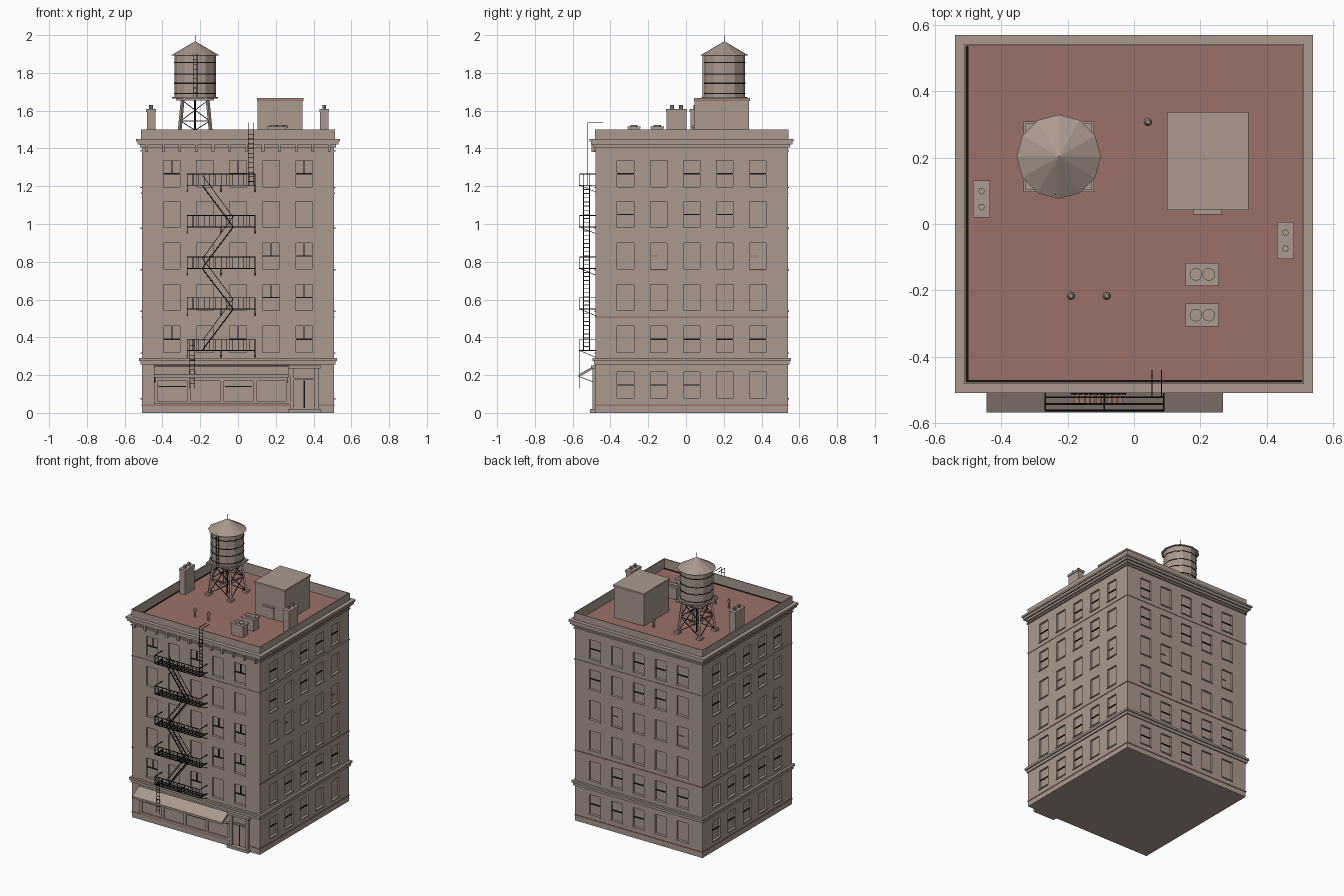
import bpy, bmesh, math
from mathutils import Matrix, Vector

if "Cube" in bpy.data.objects:
    bpy.data.objects.remove(bpy.data.objects["Cube"])


def material(name, rgb):
    m = bpy.data.materials.new(name)
    m.use_nodes = True
    m.diffuse_color = (*rgb, 1)
    m.node_tree.nodes["Principled BSDF"].inputs["Base Color"].default_value = (*rgb, 1)
    return m


STONE = material("warm stone", (0.405, 0.32, 0.272))
RED = material("roof red", (0.325, 0.167, 0.138))
IRON = material("black iron", (0.006, 0.006, 0.006))

CY, H = 0.03, 0.509           # building centre in y, half width
ROOF, TOP = 1.43, 1.5
FRONT = CY - H
SIDES = [Matrix.Translation((0, CY, 0)) @ Matrix.Rotation(k * math.pi / 2, 4, 'Z') for k in range(4)]


def part(name, bm, *mats):
    me = bpy.data.meshes.new(name)
    bm.to_mesh(me)
    bm.free()
    for m in mats:
        me.materials.append(m)
    ob = bpy.data.objects.new(name, me)
    bpy.context.collection.objects.link(ob)


def box(bm, x, y, z, M=Matrix()):
    """Box from (min, max) pairs."""
    c = [(a + b) / 2 for a, b in (x, y, z)]
    s = [b - a for a, b in (x, y, z)]
    bmesh.ops.create_cube(bm, size=1, matrix=M @ Matrix.Translation(c) @ Matrix.Diagonal((*s, 1)))


def rod(bm, p, q, t=0.005):
    """Square bar between two points."""
    p, q = Vector(p), Vector(q)
    d = q - p
    R = d.to_track_quat('Z', 'Y').to_matrix().to_4x4()
    bmesh.ops.create_cube(bm, size=1, matrix=Matrix.Translation((p + q) / 2) @ R @ Matrix.Diagonal((t, t, d.length, 1)))


def drum(bm, x, y, z0, z1, r1, r2=None, n=12):
    bmesh.ops.create_cone(bm, cap_ends=True, segments=n, radius1=r1, radius2=r1 if r2 is None else r2,
                          depth=z1 - z0, matrix=Matrix.Translation((x, y, (z0 + z1) / 2)))


def ring(bm, outer, inner, z0, z1, sides=SIDES):
    """Square band running round the building."""
    for M in sides:
        box(bm, (-outer, outer), (-outer, -inner), (z0, z1), M)


# Walls with recessed windows
COLS = [-0.35, -0.175, 0, 0.175, 0.35]
ROWS = [0.148, 0.39, 0.61, 0.83, 1.05, 1.266]
WW, WH = 0.044, 0.069
DARK_SASH = {0: (0, 1, 2), 1: (1, 2, 3, 4), 4: (0, 2, 3), 5: (0, 2, 3, 4)}
DARK_FRONT = {1: (0, 2, 4), 2: (3, 4), 3: (3, 4), 5: (0, 2, 4)}
xs = [-H] + [c + s for c in COLS for s in (-WW, WW)] + [H]
zs = [0] + [r + s for r in ROWS for s in (-WH, WH)] + [ROOF]
walls, sills, sashes, accents = [bmesh.new() for _ in range(4)]
panes = []
for k, M in enumerate(SIDES):
    for i in range(len(xs) - 1):
        for j in range(len(zs) - 1):
            x0, x1, z0, z1 = xs[i], xs[i + 1], zs[j], zs[j + 1]
            f = walls.faces.new([walls.verts.new(M @ Vector((x, -H, z)))
                                 for x, z in ((x0, z0), (x1, z0), (x1, z1), (x0, z1))])
            if not (i % 2 and j % 2) or (k == 0 and j == 1):
                continue
            panes.append(f)
            col, row, m, zm = i // 2, j // 2, (x0 + x1) / 2, (z0 + z1) / 2
            red = k > 0 and row == 3 and col in (1, 4)
            box(accents if red else sills, (x0 - 0.003, x1 + 0.003), (-H - 0.006, -H + 0.005), (z0 - 0.007, z0), M)
            # sash rail, with a mullion in the upper sash on the front
            if col in (DARK_SASH if k else DARK_FRONT).get(row, ()):
                box(sashes, (x0, x1), (-H + 0.007, -H + 0.014), (zm - 0.003, zm + 0.003), M)
                if k == 0:
                    box(sashes, (m - 0.003, m + 0.003), (-H + 0.007, -H + 0.014), (zm, z1), M)
            elif red:
                box(accents, (x0, m), (-H + 0.007, -H + 0.014), (zm - 0.003, zm + 0.003), M)
for z, mat in ((0, 0), (ROOF, 1)):
    f = walls.faces.new([walls.verts.new(M @ Vector((-H, -H, z))) for M in SIDES])
    f.material_index = mat
    if z == 0:
        f.normal_flip()
bmesh.ops.remove_doubles(walls, verts=walls.verts, dist=0.0001)
walls.normal_update()
bmesh.ops.inset_individual(walls, faces=panes, thickness=0, depth=-0.013)
part("building_walls", walls, STONE, RED)
part("window_sills", sills, STONE)
part("window_sashes", sashes, IRON)
part("red_window_accents", accents, RED)

# Belt courses, parapet and cornice
bm = bmesh.new()
ring(bm, 0.5125, 0.507, ROOF - 0.02, TOP)
for out, z0, z1 in ((0.52, 1.405, 1.42), (0.533, 1.42, 1.437), (0.54, 1.437, 1.45), (0.516, 1.385, 1.392),
                    (0.525, 0.275, 0.29), (0.517, 0.255, 0.275), (0.513, 1.16, 1.168)):
    ring(bm, out, 0.507, z0, z1)
part("cornice_and_parapet", bm, STONE)
bm = bmesh.new()
ring(bm, 0.512, 0.5, 0.036, 0.044)
ring(bm, 0.512, 0.5, 0.502, 0.51, SIDES[1:])
part("red_bands", bm, RED)
bm = bmesh.new()
for i in range(12):
    x = -0.484 + i * 0.088
    box(bm, (x - 0.007, x + 0.007), (FRONT - 0.022, FRONT), (1.38, 1.42))
part("cornice_brackets", bm, STONE)

# Dark gutter along the front and right-hand edges of the roof
bm = bmesh.new()
for M in (SIDES[0], SIDES[3]):
    box(bm, (-0.507, 0.507), (-0.509, -0.5), (ROOF - 0.01, ROOF + 0.003), M)
part("roof_gutter", bm, IRON)

# Shop front
bm = bmesh.new()
POSTS = [-0.435, -0.26, -0.085, 0.09, 0.265]
for x in POSTS:
    box(bm, (x - 0.01, x + 0.01), (FRONT - 0.008, FRONT), (0.05, 0.2))
for z0, z1, d in ((0.048, 0.06, 0.01), (0.17, 0.2, 0.008), (0.2, 0.25, 0.014)):
    box(bm, (-0.445, 0.275), (FRONT - d, FRONT), (z0, z1))
part("shop_front", bm, STONE)
bm = bmesh.new()
for x in (POSTS[0], POSTS[2]):
    box(bm, (x + 0.015, x + 0.16), (FRONT - 0.004, FRONT), (0.136, 0.143))
part("shop_window_bars", bm, IRON)

# Entrance
bm = bmesh.new()
for x in (0.275, 0.405):
    box(bm, (x, x + 0.022), (FRONT - 0.016, FRONT), (0, 0.24))
box(bm, (0.265, 0.437), (FRONT - 0.024, FRONT), (0.235, 0.252))
box(bm, (0.297, 0.405), (FRONT - 0.01, FRONT), (0.175, 0.185))
box(bm, (0.265, 0.437), (FRONT - 0.03, FRONT), (0, 0.02))
for x in (0.3, 0.355):
    box(bm, (x, x + 0.047), (FRONT - 0.006, FRONT), (0.025, 0.17))
part("entrance", bm, STONE)
bm = bmesh.new()
box(bm, (0.347, 0.355), (FRONT - 0.007, FRONT), (0.025, 0.172))
part("door_gap", bm, IRON)

# Awning
bm = bmesh.new()
f = bm.faces.new([bm.verts.new((-0.445, y, z)) for y, z in
                  ((FRONT, 0.255), (-0.569, 0.203), (-0.569, 0.188), (FRONT, 0.24))])
g = bmesh.ops.extrude_face_region(bm, geom=[f])
bmesh.ops.translate(bm, vec=(0.714, 0, 0), verts=[v for v in g["geom"] if isinstance(v, bmesh.types.BMVert)])
bmesh.ops.recalc_face_normals(bm, faces=bm.faces)
for x in (-0.44, 0.264):
    rod(bm, (x, -0.56, 0.19), (x, FRONT, 0.16), 0.004)
part("awning", bm, STONE)

# Fire escape
iron, treads = bmesh.new(), bmesh.new()
LEVELS = [1.205, 0.985, 0.765, 0.55, 0.33]
XL, XR, YO = -0.268, 0.09, -0.563
for z in LEVELS:
    for i in range(4):
        y = YO + i * 0.02
        rod(iron, (XL, y, z), (XR, y, z), 0.005)
    for x in (XL, -0.09, XR):
        rod(iron, (x, YO, z), (x, FRONT, z), 0.005)
        rod(iron, (x, YO, z), (x, FRONT, z - 0.035), 0.003)
    rod(iron, (XL, YO, z + 0.06), (XR, YO, z + 0.06), 0.004)
    for x in (XL, XR):
        rod(iron, (x, YO, z + 0.06), (x, FRONT, z + 0.06), 0.004)
    for i in range(13):
        x = XL + (XR - XL) * i / 12
        rod(iron, (x, YO, z), (x, YO, z + 0.06), 0.003)
ENDS = [-0.19, -0.025]
for i, (za, zb) in enumerate(zip(LEVELS, LEVELS[1:])):
    xa, xb = ENDS[i % 2], ENDS[1 - i % 2]
    for y in (-0.543, -0.512):
        rod(iron, (xa, y, za), (xb, y, zb), 0.005)
        rod(iron, (xa, y, za + 0.055), (xb, y, zb + 0.05), 0.003)
    for s in range(1, 10):
        x, z = xa + (xb - xa) * s / 10, za + (zb - za) * s / 10
        box(treads, (x - 0.007, x + 0.007), (-0.543, -0.512), (z - 0.002, z + 0.002))


def ladder(bm, x0, x1, y, z0, z1, step=0.025):
    for x in (x0, x1):
        rod(bm, (x, y, z0), (x, y, z1), 0.003)
    for i in range(1, int((z1 - z0) / step)):
        rod(bm, (x0, y, z0 + i * step), (x1, y, z0 + i * step), 0.003)


ladder(iron, -0.255, -0.23, YO, 0.13, 0.39)
ladder(iron, 0.055, 0.083, -0.522, 1.2, 1.535)
for x in (0.055, 0.083):
    rod(iron, (x, -0.522, 1.535), (x, -0.44, 1.535), 0.003)
part("fire_escape", iron, IRON)
part("fire_escape_treads", treads, RED)

# Water tower
TX, TY = -0.227, 0.203
stone, iron = bmesh.new(), bmesh.new()
drum(stone, TX, TY, 1.672, 1.9, 0.11)
drum(stone, TX, TY, 1.893, 1.968, 0.127, 0)
box(stone, (TX - 0.1, TX + 0.1), (TY - 0.1, TY + 0.1), (1.655, 1.664))
drum(stone, TX, TY, 1.664, 1.673, 0.122)
for z in (1.69, 1.745, 1.795, 1.855):
    drum(iron, TX, TY, z - 0.003, z + 0.003, 0.1115)
rod(iron, (TX, TY, 1.96), (TX, TY, 2.0), 0.003)
drum(iron, TX, TY, ROOF, 1.66, 0.005, n=8)
ladder(iron, TX - 0.01, TX + 0.01, TY - 0.114, 1.67, 1.9)
corners = [(-1, -1), (1, -1), (1, 1), (-1, 1)]


def leg(c, t):
    r = 0.088 - 0.022 * t
    return (TX + c[0] * r, TY + c[1] * r, ROOF + (1.66 - ROOF) * t)


for a, b in zip(corners, corners[1:] + corners[:1]):
    rod(stone, leg(a, 0), leg(a, 1), 0.014)
    x, y, _ = leg(a, 0)
    box(stone, (x - 0.018, x + 0.018), (y - 0.018, y + 0.018), (ROOF, ROOF + 0.015))
    rod(stone, leg(a, 0.5), leg(b, 0.5), 0.006)
    for lo, hi in ((0.05, 0.5), (0.5, 0.97)):
        rod(iron, leg(a, lo), leg(b, hi), 0.004)
        rod(iron, leg(b, lo), leg(a, hi), 0.004)
part("water_tower", stone, STONE)
part("water_tower_ironwork", iron, IRON)

# Stair bulkhead
bm = bmesh.new()
box(bm, (0.103, 0.342), (0.045, 0.334), (ROOF, 1.653))
box(bm, (0.1, 0.346), (0.042, 0.338), (1.658, 1.666))
box(bm, (0.18, 0.265), (0.028, 0.05), (1.512, 1.522))
box(bm, (0.19, 0.255), (0.04, 0.05), (ROOF, 1.51))
part("bulkhead", bm, STONE)
bm = bmesh.new()
box(bm, (0.1, 0.346), (0.042, 0.338), (1.652, 1.658))
part("bulkhead_edge", bm, RED)

# Chimneys, cooling units and vent pipes
bm = bmesh.new()
for x, y in ((-0.46, 0.075), (0.457, -0.05)):
    box(bm, (x - 0.022, x + 0.022), (y - 0.052, y + 0.052), (ROOF, 1.6))
    box(bm, (x - 0.026, x + 0.026), (y - 0.056, y + 0.056), (1.592, 1.608))
    for s in (-0.024, 0.024):
        drum(bm, x, y + s, 1.605, 1.63, 0.01, n=8)
part("chimneys", bm, STONE)
bm = bmesh.new()
for y in (-0.152, -0.275):
    box(bm, (0.16, 0.252), (y - 0.03, y + 0.03), (ROOF, 1.505))
    box(bm, (0.156, 0.256), (y - 0.035, y + 0.035), (1.505, 1.515))
    for x in (0.187, 0.226):
        drum(bm, x, y, 1.51, 1.523, 0.019, n=16)
part("cooling_units", bm, STONE)
bm = bmesh.new()
for x, y in ((0.042, 0.308), (-0.19, -0.217), (-0.082, -0.217)):
    drum(bm, x, y, ROOF, 1.48, 0.007, n=8)
    drum(bm, x, y, 1.475, 1.495, 0.013, 0.006, n=8)
part("vent_pipes", bm, STONE)
